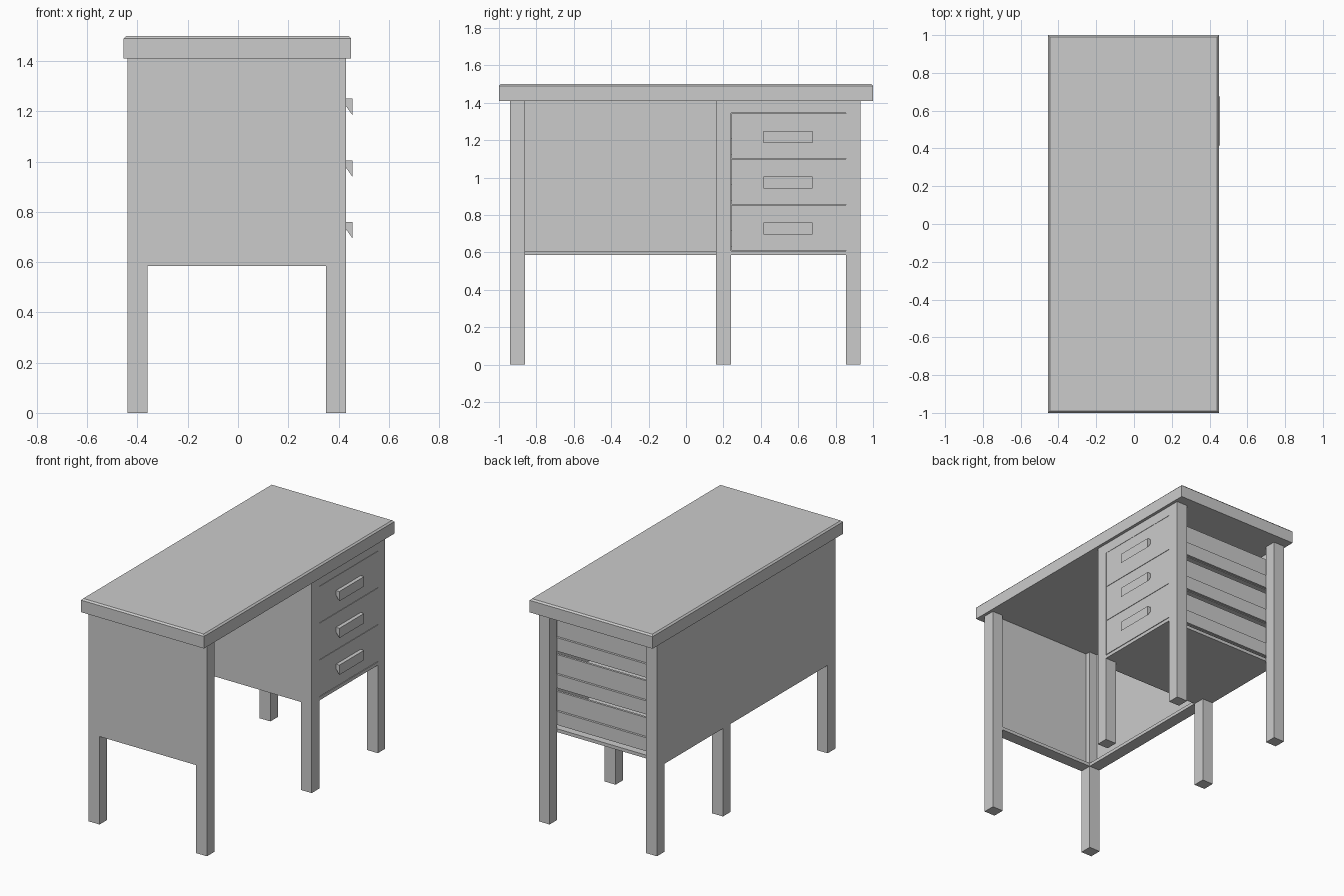
import bpy, bmesh

if "Cube" in bpy.data.objects:
    bpy.data.objects.remove(bpy.data.objects["Cube"])


def box(name, x, y, z):
    """Axis-aligned box from (min, max) ranges."""
    bm = bmesh.new()
    bmesh.ops.create_cube(bm, size=1)
    for v in bm.verts:
        v.co = [r[0] if c < 0 else r[1] for c, r in zip(v.co, (x, y, z))]
    me = bpy.data.meshes.new(name)
    bm.to_mesh(me)
    bm.free()
    ob = bpy.data.objects.new(name, me)
    bpy.context.collection.objects.link(ob)
    return ob


def prism(name, profile, y0, y1):
    """Extrude an x/z profile along y."""
    bm = bmesh.new()
    face = bm.faces.new([bm.verts.new((x, y0, z)) for x, z in profile])
    ext = bmesh.ops.extrude_face_region(bm, geom=[face])
    for v in ext["geom"]:
        if isinstance(v, bmesh.types.BMVert):
            v.co.y = y1
    bmesh.ops.recalc_face_normals(bm, faces=bm.faces)
    me = bpy.data.meshes.new(name)
    bm.to_mesh(me)
    bm.free()
    ob = bpy.data.objects.new(name, me)
    bpy.context.collection.objects.link(ob)
    return ob


LEG_X = {"back": (-0.44, -0.36), "front": (0.35, 0.43)}
LEG_Y = {"left": (-0.94, -0.86), "middle": (0.16, 0.24), "right": (0.855, 0.933)}
TOP, BASE, LIP = 1.41, 0.585, 0.607

# Table top with a small chamfer on the upper edge
top = box("table_top", (-0.455, 0.45), (-1, 1), (TOP, 1.5))
bm = bmesh.new()
bm.from_mesh(top.data)
rim = [e for e in bm.edges if all(v.co.z > 1.49 for v in e.verts)]
bmesh.ops.bevel(bm, geom=rim, offset=0.01, segments=1, affect='EDGES')
bm.to_mesh(top.data)
bm.free()

# Six square legs
for xn, xr in LEG_X.items():
    for yn, yr in LEG_Y.items():
        box(f"{xn}_{yn}_leg", xr, yr, (0, TOP))

# End panel and its bottom rail
box("end_panel", (-0.36, 0.35), (-0.94, -0.895), (LIP, TOP))
box("end_rail", (-0.36, 0.35), (-0.94, -0.86), (BASE, LIP))

# Back panels and rails between the back legs
for n, yr in (("kneehole", (-0.86, 0.16)), ("cabinet", (0.24, 0.855))):
    box(f"{n}_back_panel", (-0.44, -0.42), yr, (LIP, TOP))
    box(f"{n}_back_rail", (-0.44, -0.36), yr, (BASE, LIP))

# Drawer cabinet: inner side, floor, front rails
box("cabinet_side", (-0.36, 0.35), (0.16, 0.205), (LIP, TOP))
box("cabinet_side_rail", (-0.36, 0.35), (0.16, 0.24), (BASE, LIP))
box("cabinet_floor", (-0.36, 0.43), (0.24, 0.855), (BASE, LIP))
box("cabinet_top_rail", (0.39, 0.43), (0.24, 0.855), (1.345, TOP))

# Three drawers with runners and wedge-shaped pulls
for i in range(3):
    z = 0.61 + 0.245 * i
    box(f"drawer_front_{i}", (0.405, 0.43), (0.243, 0.855), (z + 0.001, z + 0.243))
    box(f"drawer_bottom_{i}", (-0.40, 0.405), (0.26, 0.835), (z + 0.015, z + 0.03))
    box(f"drawer_back_{i}", (-0.40, -0.385), (0.275, 0.82), (z + 0.03, z + 0.235))
    for s, yr in (("left", (0.26, 0.275)), ("right", (0.82, 0.835))):
        box(f"drawer_{s}_side_{i}", (-0.40, 0.405), yr, (z + 0.015, z + 0.235))
    for s, yr in (("left", (0.24, 0.26)), ("right", (0.835, 0.85))):
        box(f"{s}_runner_{i}", (-0.42, 0.405), yr, (z + 0.02, z + 0.11))
    h = z + 0.15
    prism(f"drawer_pull_{i}",
          [(0.43, h), (0.455, h), (0.455, h - 0.065), (0.43, h - 0.03)],
          0.415, 0.675)
